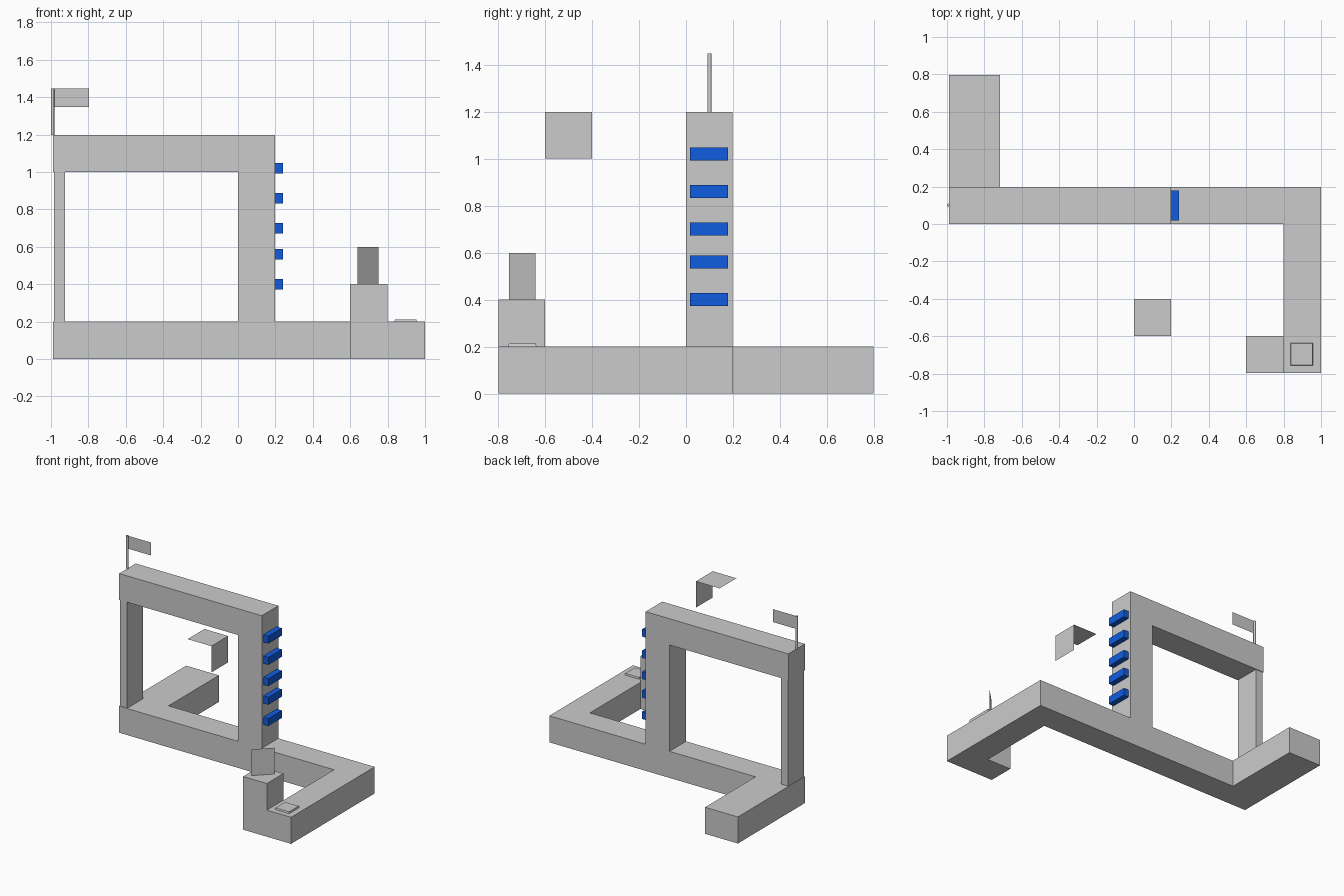
import bpy, bmesh, math
from mathutils import Vector

if "Cube" in bpy.data.objects:
    bpy.data.objects.remove(bpy.data.objects["Cube"])


def add_object(name, bm):
    bmesh.ops.recalc_face_normals(bm, faces=bm.faces)
    mesh = bpy.data.meshes.new(name)
    bm.to_mesh(mesh)
    bm.free()
    ob = bpy.data.objects.new(name, mesh)
    bpy.context.collection.objects.link(ob)
    return ob


def extrude_outline(name, points, depth):
    """Fill a closed outline and extrude it along the depth vector."""
    bm = bmesh.new()
    face = bm.faces.new([bm.verts.new(p) for p in points])
    out = bmesh.ops.extrude_face_region(bm, geom=[face], use_keep_orig=True)
    moved = [g for g in out["geom"] if isinstance(g, bmesh.types.BMVert)]
    bmesh.ops.translate(bm, verts=moved, vec=Vector(depth))
    return add_object(name, bm)


def box(name, x0, x1, y0, y1, z0, z1):
    return extrude_outline(
        name, [(x0, y0, z0), (x1, y0, z0), (x1, y1, z0), (x0, y1, z0)], (0, 0, z1 - z0))


def sheets(name, edge_path, sweep):
    """Thin single-sided sheets swept from an open path."""
    bm = bmesh.new()
    a = [bm.verts.new(p) for p in edge_path]
    b = [bm.verts.new(Vector(p) + Vector(sweep)) for p in edge_path]
    for i in range(len(a) - 1):
        bm.faces.new((a[i], a[i + 1], b[i + 1], b[i]))
    return add_object(name, bm)


# Zigzag walkway on the ground
plan = [(-0.99, 0), (0.8, 0), (0.8, -0.6), (0.6, -0.6), (0.6, -0.797), (1, -0.797),
        (1, 0.197), (-0.717, 0.197), (-0.717, 0.797), (-0.99, 0.797)]
extrude_outline("walkway_base", [(x, y, 0) for x, y in plan], (0, 0, 0.2))

# Pillar and overhead beam in one piece
profile = [(0, 0.2), (0.198, 0.2), (0.198, 1.198), (-0.99, 1.198), (-0.99, 1.0), (0, 1.0)]
extrude_outline("pillar_and_beam", [(x, 0, z) for x, z in profile], (0, 0.197, 0))

# Slim post under the far end of the beam
box("left_post", -0.985, -0.925, 0.004, 0.193, 0.2, 1.0)

# Raised step at the end of the walkway
box("step_block", 0.6, 0.798, -0.797, -0.6, 0.2, 0.4)

# Upright diagonal panel standing on the step
sheets("diagonal_panel", [(0.64, -0.753, 0.4), (0.752, -0.641, 0.4)], (0, 0, 0.198))

# Floating corner: a top sheet and a side sheet
sheets("floating_corner",
       [(0, -0.6, 1.198), (0.198, -0.6, 1.198), (0.198, -0.6, 1.0)], (0, 0.2, 0))

# Pressure button with slightly drawn-in top
button = box("floor_button", 0.837, 0.956, -0.757, -0.636, 0.2, 0.212)
for v in button.data.vertices:
    if v.co.z > 0.205:
        v.co.x = 0.8965 + (v.co.x - 0.8965) * 0.95
        v.co.y = -0.6965 + (v.co.y + 0.6965) * 0.95

# Flag pole and flag
bpy.ops.mesh.primitive_cylinder_add(vertices=12, radius=0.009, depth=0.249,
                                    location=(-0.991, 0.1, 1.3225))
bpy.context.object.name = "flag_pole"
bpy.ops.object.shade_smooth_by_angle(angle=math.radians(40))
sheets("flag", [(-0.985, 0.1, 1.348), (-0.796, 0.1, 1.348)], (0, 0, 0.097))

# Blue ladder rungs
blue = bpy.data.materials.new("rung_blue")
blue.diffuse_color = (0.005, 0.11, 0.75, 1)
blue.use_nodes = True
blue.node_tree.nodes["Principled BSDF"].inputs["Base Color"].default_value = blue.diffuse_color
for i, z in enumerate((0.4, 0.56, 0.7, 0.86, 1.02)):
    rung = box(f"ladder_rung_{i + 1}", 0.198, 0.24, 0.018, 0.178, z - 0.028, z + 0.028)
    rung.data.materials.append(blue)
